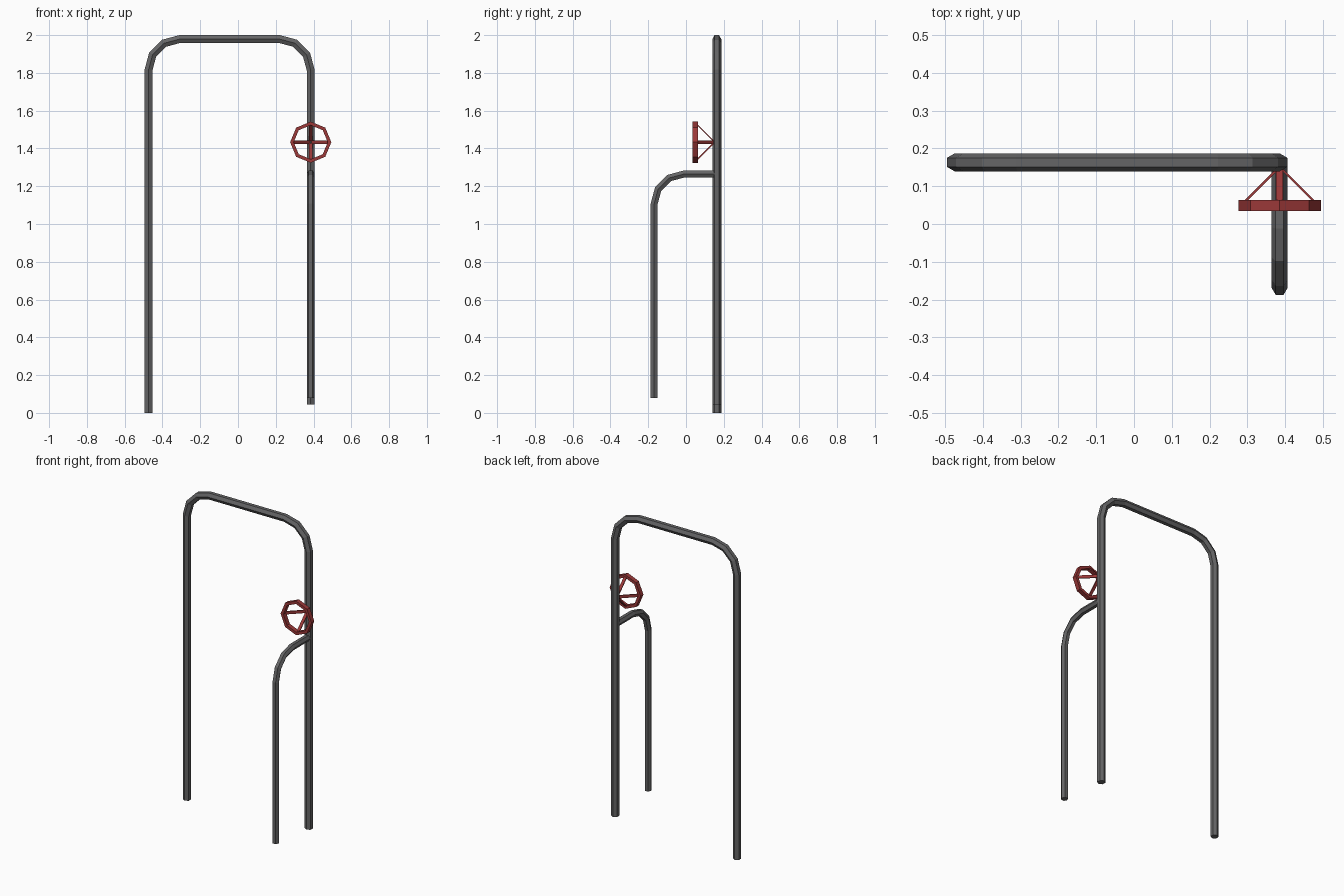
import bpy, math
from mathutils import Vector

if "Cube" in bpy.data.objects:
    bpy.data.objects.remove(bpy.data.objects["Cube"])


def material(name, rgb):
    m = bpy.data.materials.new(name)
    m.diffuse_color = (*rgb, 1)
    m.use_nodes = True
    m.node_tree.nodes["Principled BSDF"].inputs["Base Color"].default_value = m.diffuse_color
    return m


GREY = material("dark grey steel", (0.13, 0.13, 0.133))
RED = material("valve red", (0.33, 0.04, 0.04))


def make(name, verts, faces, mat):
    me = bpy.data.meshes.new(name)
    me.from_pydata([tuple(v) for v in verts], [], faces)
    me.materials.append(mat)
    me.validate()
    ob = bpy.data.objects.new(name, me)
    bpy.context.collection.objects.link(ob)
    # consistent outward normals
    import bmesh
    bm = bmesh.new()
    bm.from_mesh(me)
    bmesh.ops.recalc_face_normals(bm, faces=bm.faces)
    bm.to_mesh(me)
    bm.free()
    return ob


def arc(cu, cv, r, a0, a1, n=3):
    """Points (u, v) of a pipe elbow, angles in degrees."""
    pts = []
    for i in range(n + 1):
        a = math.radians(a0 + (a1 - a0) * i / n)
        pts.append((cu + r * math.cos(a), cv + r * math.sin(a)))
    return pts


def pipe(name, path, normal, radius, sides=6):
    """Mitred hexagonal pipe along a path lying in one plane."""
    n = Vector(normal)
    path = [Vector(p) for p in path]
    verts, faces = [], []
    last = len(path) - 1
    for i, p in enumerate(path):
        d0 = (path[max(i, 1)] - path[max(i, 1) - 1]).normalized()
        d1 = (path[min(i, last - 1) + 1] - path[min(i, last - 1)]).normalized()
        t = (d0 + d1).normalized()
        side = n.cross(t) / t.dot(d0)
        for k in range(sides):
            a = math.tau * k / sides
            verts.append(p + radius * (n * math.cos(a) + side * math.sin(a)))
    for i in range(last):
        for k in range(sides):
            a, b = i * sides + k, i * sides + (k + 1) % sides
            faces.append((a, b, b + sides, a + sides))
    faces.append(tuple(range(sides)))
    faces.append(tuple(range(last * sides, (last + 1) * sides)))
    return make(name, verts, faces, GREY)


# Tall arch pipe
XL, XR, YB, R = -0.474, 0.385, 0.163, 0.0238
B = 0.165
uv = [(XL, 0.0)] + arc(XL + B, 1.979 - B, B, 180, 90)
uv += arc(XR - B, 1.979 - B, B, 90, 0) + [(XR, 0.045)]
pipe("arch_pipe", [(u, YB, v) for u, v in uv], (0, 1, 0), R)

# Short branch pipe at the front, joining the right leg
YF = -0.169
uv = [(YF, 0.08)] + arc(YF + 0.16, 1.265 - 0.16, 0.16, 180, 90) + [(YB - 0.01, 1.265)]
pipe("branch_pipe", [(XR, u, v) for u, v in uv], (1, 0, 0), 0.021)

# Octagonal wheel rim
ZC, RO, RI, Y0, Y1 = 1.433, 0.109, 0.09, 0.035, 0.063
verts, faces = [], []
for k in range(8):
    a = math.tau * k / 8
    for r, y in ((RO, Y0), (RO, Y1), (RI, Y1), (RI, Y0)):
        verts.append((XR + r * math.cos(a), y, ZC + r * math.sin(a)))
    for j in range(4):
        q, w = 4 * k, 4 * ((k + 1) % 8)
        faces.append((q + j, q + (j + 1) % 4, w + (j + 1) % 4, w + j))
make("wheel_rim", verts, faces, RED)

# Four flat spokes slanting back to the pipe
BOX = [(0, 1, 3, 2), (4, 5, 7, 6), (0, 1, 5, 4), (2, 3, 7, 6), (0, 2, 6, 4), (1, 3, 7, 5)]
for k in range(4):
    a = math.tau * k / 4
    out = Vector((math.cos(a), 0, math.sin(a)))
    wide = Vector((-math.sin(a), 0, math.cos(a)))
    c = Vector((XR, 0, ZC))
    p = c + out * 0.096 + Vector((0, 0.055, 0))
    q = c + out * 0.006 + Vector((0, 0.145, 0))
    thick = (q - p).normalized().cross(wide)
    verts = [e + wide * 0.0095 * s + thick * 0.003 * t
             for e in (p, q) for s in (-1, 1) for t in (-1, 1)]
    make(f"wheel_spoke_{k + 1}", verts, BOX, RED)
